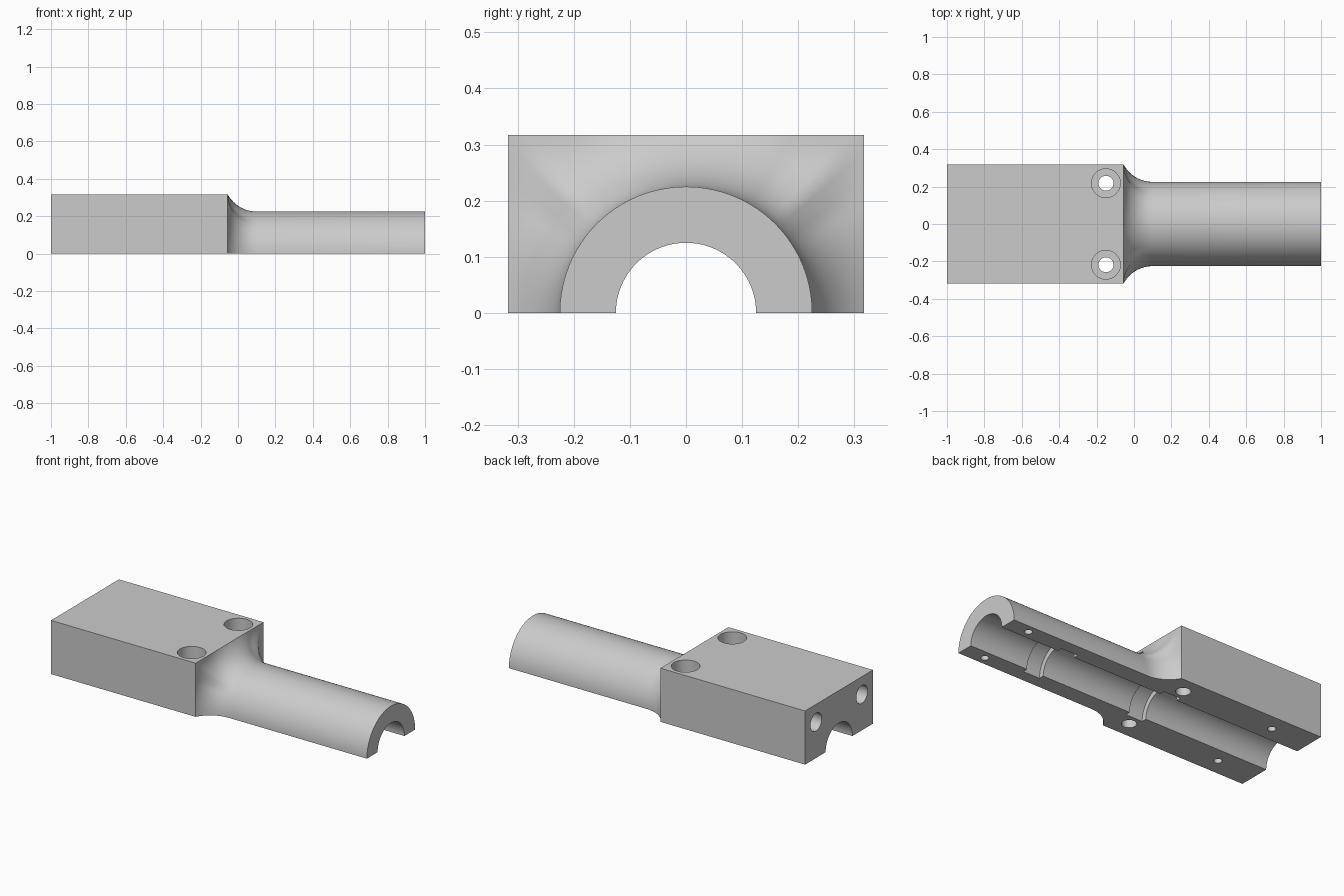
import bpy, bmesh, math
from mathutils import Matrix, Vector

if "Cube" in bpy.data.objects:
    bpy.data.objects.remove(bpy.data.objects["Cube"])

HALF = 0.317      # block half width and height
R_TUBE = 0.225    # outer radius of the half tube
X_BLOCK, X_FILLET = -0.055, 0.10
SEG = 64          # steps around the half circle

grey = bpy.data.materials.new("satin_grey")
grey.diffuse_color = (0.6, 0.6, 0.6, 1)
grey.use_nodes = True
grey.node_tree.nodes["Principled BSDF"].inputs["Base Color"].default_value = grey.diffuse_color


def make_object(name, bm):
    bmesh.ops.recalc_face_normals(bm, faces=bm.faces)
    mesh = bpy.data.meshes.new(name)
    bm.to_mesh(mesh)
    bm.free()
    mesh.materials.append(grey)
    obj = bpy.data.objects.new(name, mesh)
    bpy.context.collection.objects.link(obj)
    return obj


def reach(a):
    """Distance from the bore axis to the block outline at angle a."""
    return HALF / max(abs(math.cos(a)), math.sin(a))


def fillet_radius(a, x):
    """Concave arc from the block outline down to the tube."""
    h, run = reach(a) - R_TUBE, X_FILLET - X_BLOCK
    d = X_FILLET - x
    if h < run:
        r = (run * run + h * h) / (2 * h)
        return R_TUBE + r - math.sqrt(max(r * r - d * d, 0))
    return R_TUBE + h * (1 - math.sqrt(max(1 - (d / run) ** 2, 0)))


# Body: square block lofted through a fillet into a half tube
bm = bmesh.new()
angles = [math.pi * i / SEG for i in range(SEG + 1)]
steps = 12
sections = [(-1, [reach(a) for a in angles])]
for k in range(steps + 1):
    x = X_FILLET - (X_FILLET - X_BLOCK) * math.cos(math.pi / 2 * k / steps)
    sections.append((x, [fillet_radius(a, x) for a in angles]))
sections.append((1, [R_TUBE] * (SEG + 1)))
rings = [[bm.verts.new((x, r * math.cos(a), r * math.sin(a) if 0 < i < SEG else 0))
          for i, (a, r) in enumerate(zip(angles, radii))] for x, radii in sections]
for p, q in zip(rings, rings[1:]):
    for i in range(SEG + 1):
        j = (i + 1) % (SEG + 1)      # the last strip closes the flat underside
        bm.faces.new((p[i], p[j], q[j], q[i]))
bm.faces.new(rings[0])
bm.faces.new(rings[-1])
body = make_object("clamp_half_body", bm)

# Cutters: every hole is a stepped profile (distance along axis, radius)
cut = bmesh.new()


def drill(start, direction, profile, n=32):
    turn = Vector(direction).to_track_quat('Z', 'Y').to_matrix().to_4x4()
    place = Matrix.Translation(start) @ turn
    loops = [[cut.verts.new(place @ Vector((r * math.cos(2 * math.pi * i / n),
                                            r * math.sin(2 * math.pi * i / n), t)))
              for i in range(n)] for t, r in profile]
    for p, q in zip(loops, loops[1:]):
        for i in range(n):
            j = (i + 1) % n
            cut.faces.new((p[i], p[j], q[j], q[i]))
    cut.faces.new(loops[0])
    cut.faces.new(loops[-1])


# Main bore with two ring grooves
BORE, GROOVE = 0.125, 0.155
bore = [(-1.1, BORE)]
for x0, x1 in ((-0.185, -0.075), (0.51, 0.62)):
    bore += [(x0, BORE), (x0, GROOVE), (x1, GROOVE), (x1, BORE)]
bore.append((1.1, BORE))
drill((0, 0, 0), (1, 0, 0), bore, 96)

for s in (-1, 1):
    # Counterbored screw holes through the block
    drill((-0.15, s * 0.218, -0.1), (0, 0, 1),
          [(0, 0.04), (0.26, 0.04), (0.26, 0.077), (0.5, 0.077)], 40)
    # Blind dowel holes in the underside
    drill((-0.75, s * 0.217, -0.05), (0, 0, 1), [(0, 0.022), (0.15, 0.022)])
    drill((0.863, s * 0.176, -0.05), (0, 0, 1), [(0, 0.022), (0.11, 0.022)])
    # Blind holes in the rear face
    drill((-1.1, s * 0.214, 0.212), (1, 0, 0), [(0, 0.053), (0.5, 0.053)])

cutter = make_object("hole_cutter", cut)
cutter.hide_render = True

mod = body.modifiers.new("holes", 'BOOLEAN')
mod.operation, mod.solver, mod.object = 'DIFFERENCE', 'EXACT', cutter
bpy.context.view_layer.objects.active = body
body.select_set(True)
cutter.select_set(False)
bpy.ops.object.modifier_apply(modifier=mod.name)
bpy.data.objects.remove(cutter)
bpy.ops.object.shade_smooth_by_angle(angle=math.radians(30))
